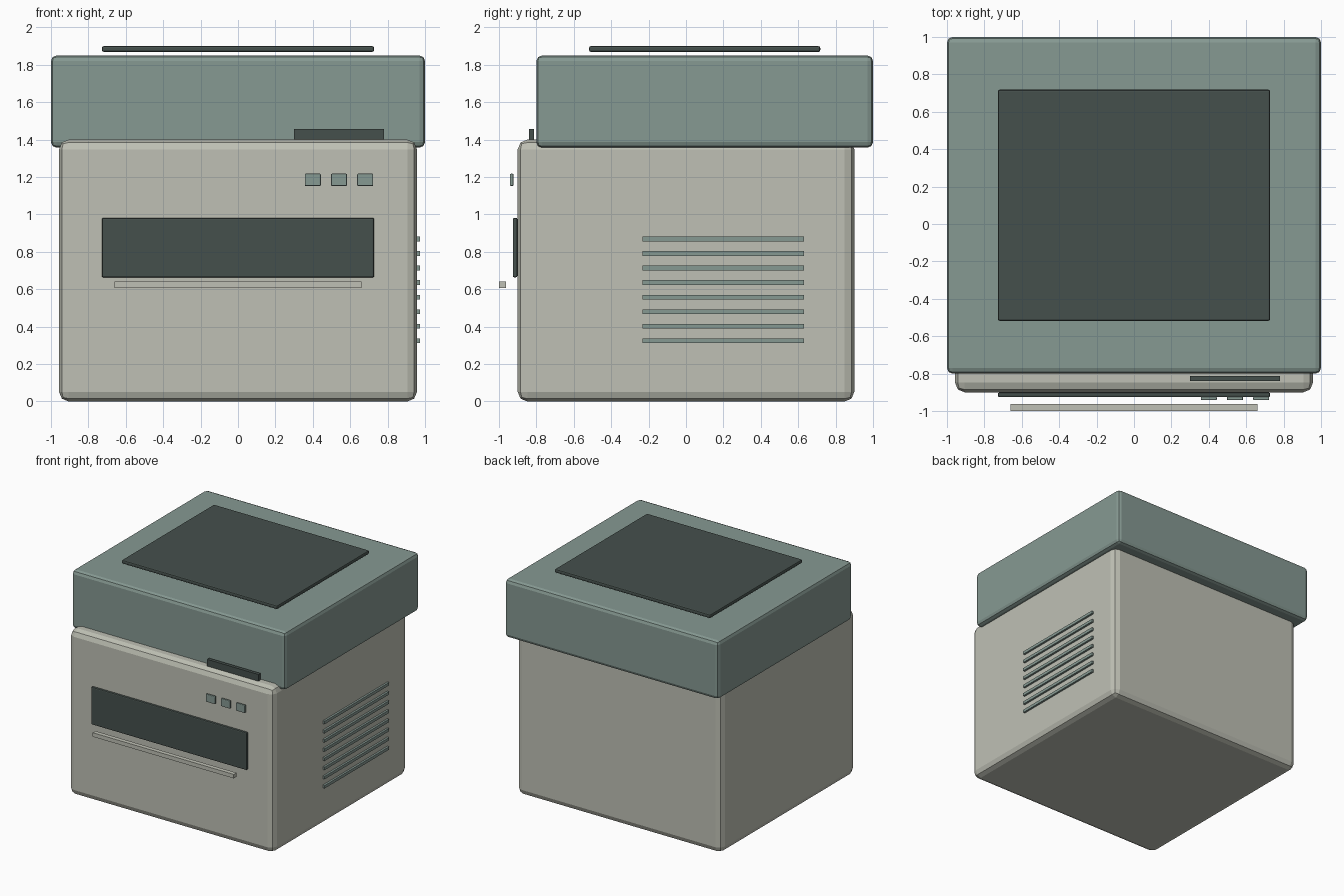
import bpy

if "Cube" in bpy.data.objects:
    bpy.data.objects.remove(bpy.data.objects["Cube"])


def material(name, rgb):
    m = bpy.data.materials.new(name)
    m.diffuse_color = (*rgb, 1)
    m.use_nodes = True
    m.node_tree.nodes["Principled BSDF"].inputs["Base Color"].default_value = m.diffuse_color
    return m


SHELL = material("warm_grey", (0.52, 0.53, 0.46))
GREEN = material("sage_green", (0.24, 0.32, 0.29))
DARK = material("dark_grey", (0.06, 0.08, 0.073))


def box(name, x, y, z, mat, bevel=0.0, segments=2):
    """Box from (min, max) ranges, with optional rounded edges."""
    bpy.ops.mesh.primitive_cube_add(size=1, location=[sum(r) / 2 for r in (x, y, z)])
    o = bpy.context.object
    o.name = name
    o.scale = [r[1] - r[0] for r in (x, y, z)]
    bpy.ops.object.transform_apply(location=False, rotation=False, scale=True)
    o.data.materials.append(mat)
    if bevel:
        b = o.modifiers.new("edge_bevel", "BEVEL")
        b.width = bevel
        b.segments = segments
    return o


# Main housing and overhanging lid
box("body", (-0.957, 0.957), (-0.9, 0.9), (0, 1.4), SHELL, 0.052)
box("lid", (-1, 1), (-0.8, 1), (1.357, 1.85), GREEN, 0.03)

# Dark plate held just above the lid
box("lid_plate", (-0.728, 0.728), (-0.518, 0.718), (1.869, 1.9), DARK, 0.01)

# Front slot panel with the paper tray lip below it
box("front_panel", (-0.728, 0.728), (-0.926, -0.902), (0.664, 0.982), DARK, 0.008)
box("tray_lip", (-0.66, 0.66), (-1, -0.963), (0.607, 0.641), SHELL)

# Display strip on the top front edge
box("display_strip", (0.3, 0.78), (-0.84, -0.812), (1.4, 1.457), DARK)

# Three control buttons
for i in range(3):
    cx = 0.4 + i * 0.14
    box(f"button_{i + 1}", (cx - 0.043, cx + 0.043), (-0.942, -0.922),
        (1.152, 1.218), GREEN, 0.006)

# Vent slats on the right side
for i in range(8):
    cz = 0.325 + i * 0.0777
    box(f"vent_slat_{i + 1}", (0.955, 0.974), (-0.232, 0.63),
        (cz - 0.0125, cz + 0.0125), GREEN)
